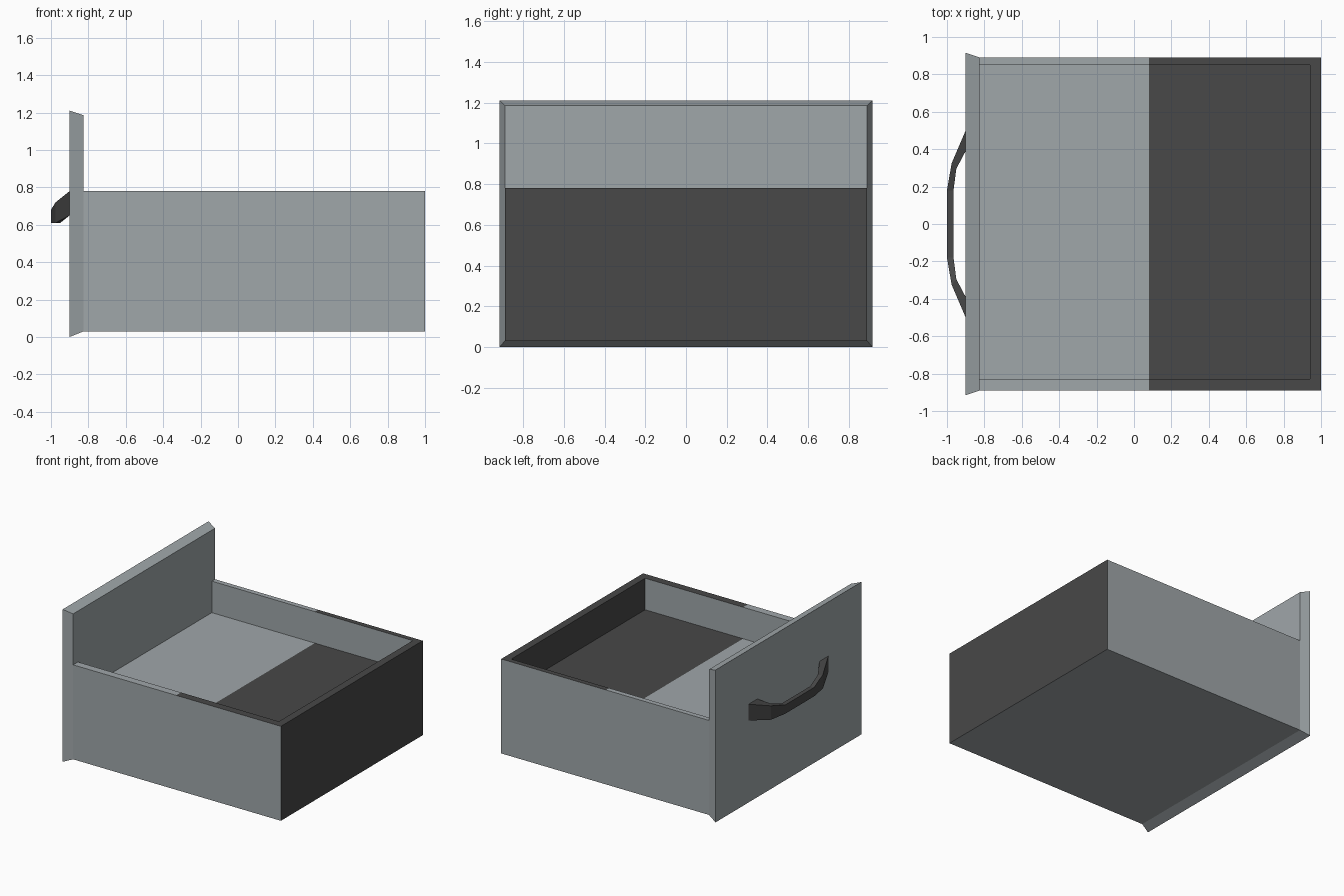
import bpy
import bmesh
from mathutils import Vector

cube = bpy.data.objects.get("Cube")
if cube:
    bpy.data.objects.remove(cube, do_unlink=True)


def material(name, rgb):
    mat = bpy.data.materials.new(name)
    mat.use_nodes = True
    mat.diffuse_color = (*rgb, 1)
    mat.node_tree.nodes["Principled BSDF"].inputs["Base Color"].default_value = (*rgb, 1)
    return mat


GREY = material("light grey", (0.35, 0.385, 0.4))
DARK = material("charcoal", (0.065, 0.065, 0.065))


def finish(bm, name, *mats):
    bmesh.ops.recalc_face_normals(bm, faces=bm.faces[:])
    mesh = bpy.data.meshes.new(name)
    bm.to_mesh(mesh)
    bm.free()
    for mat in mats:
        mesh.materials.append(mat)
    obj = bpy.data.objects.new(name, mesh)
    bpy.context.collection.objects.link(obj)
    return obj


def box(lo, hi):
    bm = bmesh.new()
    bmesh.ops.create_cube(bm, size=1)
    for v in bm.verts:
        v.co = [hi[i] if v.co[i] > 0 else lo[i] for i in range(3)]
    return bm


# Drawer body: a block whose top is cut up, then pushed down into a tray
SPLIT, RIM, FLOOR = 0.08, 0.78, 0.53
bm = box((-0.85, -0.89, 0.03), (1.0, 0.89, RIM))
X0, X1, Y0, Y1 = -0.828, 0.94, -0.83, 0.85
for axis, cuts in ((0, (X0, SPLIT, X1)), (1, (Y0, Y1))):
    normal = Vector((1, 0, 0)) if axis == 0 else Vector((0, 1, 0))
    for c in cuts:
        bmesh.ops.bisect_plane(bm, geom=bm.verts[:] + bm.edges[:] + bm.faces[:],
                               plane_co=normal * c, plane_no=normal)
bm.normal_update()
tray = []
for f in bm.faces:
    c = f.calc_center_median()
    if f.normal.z > 0.9 and X0 < c.x < X1 and Y0 < c.y < Y1:
        tray.append(f)
new = bmesh.ops.extrude_face_region(bm, geom=tray)["geom"]
bmesh.ops.delete(bm, geom=[f for f in tray if f.is_valid], context="FACES")
bmesh.ops.translate(bm, vec=(0, 0, FLOOR - RIM),
                    verts=[g for g in new if isinstance(g, bmesh.types.BMVert)])
bmesh.ops.recalc_face_normals(bm, faces=bm.faces[:])

# Charcoal on the end wall, both sides, and on the far half of upward faces
for f in bm.faces:
    c = f.calc_center_median()
    end_wall = abs(f.normal.x) > 0.9 and c.x > 0.9
    far_top = f.normal.z > 0.9 and c.x > SPLIT
    f.material_index = int(end_wall or far_top)
bmesh.ops.dissolve_limit(bm, angle_limit=0.01, verts=bm.verts[:],
                         edges=bm.edges[:], delimit={"MATERIAL"})
finish(bm, "drawer_body", GREY, DARK)

# Face panel, chamfered all round towards the tray
bm = box((-0.9, -0.915, 0.0), (-0.825, 0.915, 1.21))
for v in bm.verts:
    if v.co.x > -0.85:
        v.co.y -= 0.025 if v.co.y > 0 else -0.025
        v.co.z += -0.025 if v.co.z > 0.5 else 0.03
finish(bm, "face_panel", GREY)

# Drooping handle: outer x, outer y, inner x, inner y, bottom z, top z
half = [(-0.9, 0.5, -0.9, 0.39, 0.65, 0.78),
        (-0.975, 0.325, -0.95, 0.295, 0.61, 0.72),
        (-1.0, 0.18, -0.965, 0.18, 0.61, 0.68)]
sections = [(s, 1) for s in half] + [(s, -1) for s in reversed(half)]
bm = bmesh.new()
rings = []
for (xo, yo, xi, yi, zb, zt), side in sections:
    corners = ((xo, yo, zb), (xo, yo, zt), (xi, yi, zt), (xi, yi, zb))
    rings.append([bm.verts.new((x, y * side, z)) for x, y, z in corners])
for a, b in zip(rings, rings[1:]):
    for i in range(4):
        j = (i + 1) % 4
        bm.faces.new((a[i], a[j], b[j], b[i]))
bm.faces.new(rings[0])
bm.faces.new(rings[-1])
finish(bm, "handle", DARK)
